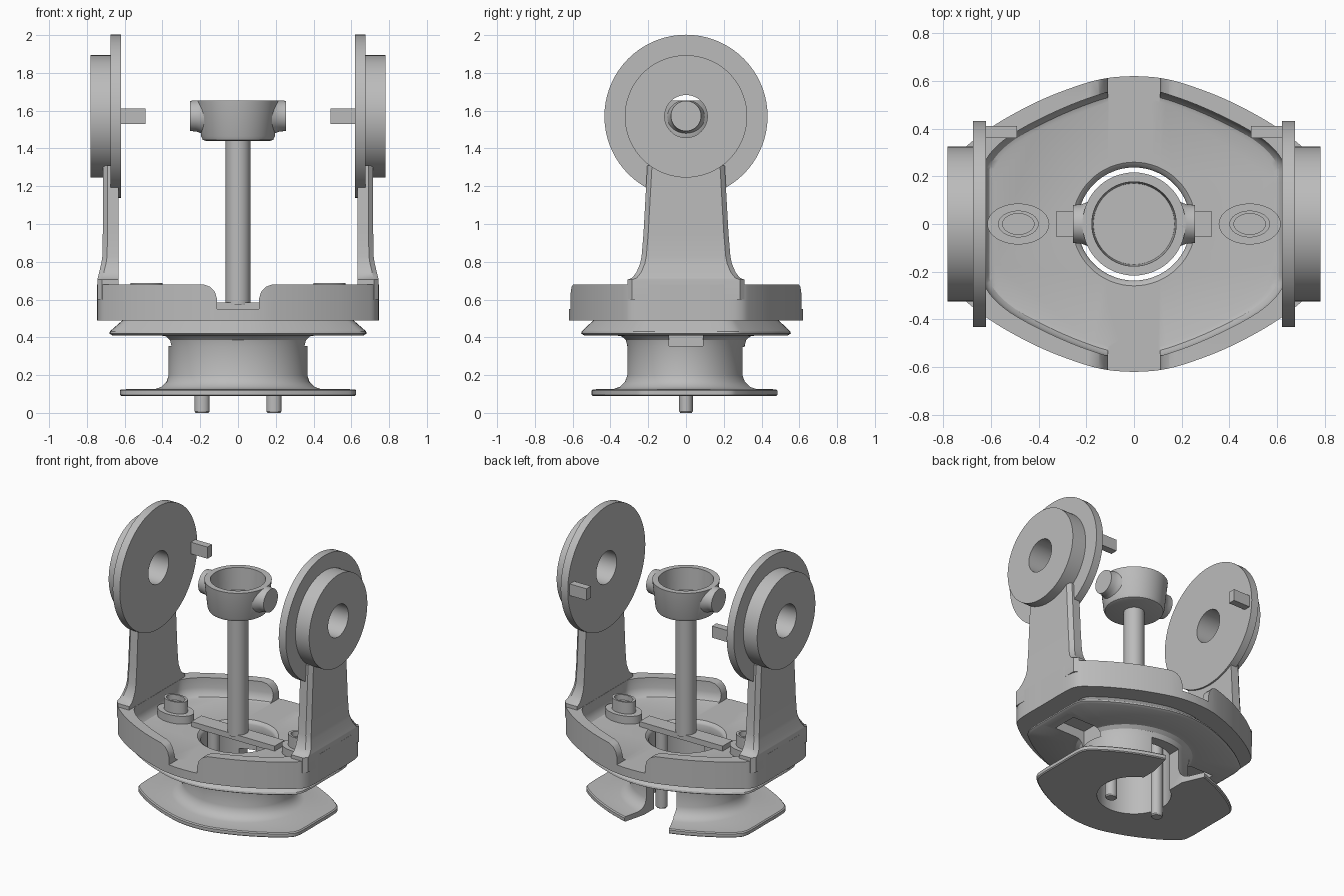
import bpy, bmesh, math
from mathutils import Vector, Matrix

if "Cube" in bpy.data.objects:
    bpy.data.objects.remove(bpy.data.objects["Cube"], do_unlink=True)

grey = bpy.data.materials.new("plain grey")
grey.use_nodes = True
COLOUR = (0.5, 0.5, 0.5, 1)
grey.diffuse_color = COLOUR
grey.node_tree.nodes["Principled BSDF"].inputs["Base Color"].default_value = COLOUR


def loft(name, rings):
    """Skin closed rings of equal point count into a capped solid."""
    bm = bmesh.new()
    loops = [[bm.verts.new(p) for p in ring] for ring in rings]
    n = len(loops[0])
    for a, b in zip(loops, loops[1:]):
        for i in range(n):
            j = (i + 1) % n
            bm.faces.new((a[i], a[j], b[j], b[i]))
    bm.faces.new(loops[0][::-1])
    bm.faces.new(loops[-1])
    bmesh.ops.recalc_face_normals(bm, faces=bm.faces)
    mesh = bpy.data.meshes.new(name)
    bm.to_mesh(mesh)
    bm.free()
    mesh.materials.append(grey)
    ob = bpy.data.objects.new(name, mesh)
    bpy.context.collection.objects.link(ob)
    return ob


def turned(name, profile, centre=(0, 0), squash=1, n=64):
    """Round part about a vertical axis from (radius, z) pairs."""
    return loft(name, [[(centre[0] + r * math.cos(2 * math.pi * i / n),
                         centre[1] + squash * r * math.sin(2 * math.pi * i / n), z)
                        for i in range(n)] for r, z in profile])


def across(name, profile, z0):
    """Round part about an axis along x from (radius, x) pairs."""
    n = 72
    return loft(name, [[(x, r * math.cos(2 * math.pi * i / n), z0 + r * math.sin(2 * math.pi * i / n))
                        for i in range(n)] for r, x in profile])


def box(name, x0, x1, y0, y1, z0, z1):
    return loft(name, [[(x0, y0, z), (x1, y0, z), (x1, y1, z), (x0, y1, z)] for z in (z0, z1)])


def combine(ob, others, op="DIFFERENCE"):
    for other in others:
        mod = ob.modifiers.new(op.lower(), "BOOLEAN")
        mod.operation, mod.solver, mod.object = op, "EXACT", other
        bpy.context.view_layer.objects.active = ob
        bpy.ops.object.modifier_apply(modifier=mod.name)
        bpy.data.objects.remove(other, do_unlink=True)


def mirror(ob, name):
    mesh = ob.data.copy()
    mesh.transform(Matrix.Scale(-1, 4, (1, 0, 0)))
    mesh.flip_normals()
    twin = bpy.data.objects.new(name, mesh)
    bpy.context.collection.objects.link(twin)
    return twin


def smooth_quarter(points, steps=5):
    """Smooth a quarter outline, then reflect it into a full closed outline."""
    pts = [Vector(p) for p in points]
    first = Vector((pts[0].x, -pts[1].y))
    last = Vector((-pts[-2].x, pts[-1].y))
    ext = [first] + pts + [last]
    q = []
    for k in range(1, len(ext) - 2):
        a, b, c, d = ext[k - 1:k + 3]
        for s in range(steps):
            t = s / steps
            q.append(0.5 * (2 * b + (c - a) * t + (2 * a - 5 * b + 4 * c - d) * t ** 2
                            + (3 * b - a - 3 * c + d) * t ** 3))
    q.append(pts[-1])
    left = [Vector((-p.x, p.y)) for p in reversed(q[:-1])]
    half = q + left
    return half + [Vector((p.x, -p.y)) for p in reversed(half[1:-1])]


HULL_X, HULL_Y = 0.745, 0.62
hull = smooth_quarter([(HULL_X, 0), (HULL_X, 0.2), (0.73, 0.29), (0.68, 0.345), (0.56, 0.43),
                       (0.39, 0.52), (0.22, 0.585), (0.11, 0.612), (0, HULL_Y)])
inner = smooth_quarter([(0.63, 0), (0.63, 0.18), (0.62, 0.27), (0.52, 0.37), (0.31, 0.48),
                        (0.11, 0.553), (0, 0.565)])


def hull_ring(rx, ry, z):
    return [(p.x * rx / HULL_X, p.y * ry / HULL_Y, z) for p in hull]


def oval_ring(rx, ry, z):
    angles = [math.atan2(p.y / HULL_Y, p.x / HULL_X) for p in hull]
    return [(rx * math.cos(a), ry * math.sin(a), z) for a in angles]


# Main tray: hollowed, with front and back openings and a central bore
tray = loft("tray", [hull_ring(HULL_X, HULL_Y, z) for z in (0.49, 0.68)])
cavity = loft("cavity", [[(p.x * s, p.y * s, z) for p in inner]
                         for s, z in ((0.93, 0.55), (0.96, 0.556), (0.985, 0.575), (1, 0.61), (1, 0.8))])
side = [(0.11, 0.55), (0.11, 0.6), (0.122, 0.64), (0.148, 0.668), (0.185, 0.681), (0.185, 0.8)]
gap = side + [(-x, z) for x, z in reversed(side)]
openings = loft("openings", [[(x, y, z) for x, z in gap] for y in (-0.8, 0.8)])
bore = turned("bore", [(0.237, 0.4), (0.237, 0.525), (0.243, 0.538), (0.262, 0.552), (0.262, 0.7)])
combine(tray, [cavity, openings, bore])

# Spool below the tray: foot flange, drum and tapered plate
spool = loft("spool", [
    hull_ring(0.618, 0.493, 0.09), hull_ring(0.625, 0.5, 0.096), hull_ring(0.625, 0.5, 0.118),
    hull_ring(0.618, 0.493, 0.125), oval_ring(0.44, 0.385, 0.126), oval_ring(0.405, 0.35, 0.138),
    oval_ring(0.378, 0.323, 0.165), oval_ring(0.367, 0.31, 0.2), oval_ring(0.367, 0.31, 0.35),
    oval_ring(0.375, 0.318, 0.385), oval_ring(0.395, 0.34, 0.405), oval_ring(0.42, 0.37, 0.41),
    hull_ring(0.665, 0.54, 0.411), hull_ring(0.68, 0.555, 0.42), hull_ring(0.677, 0.552, 0.432),
    hull_ring(0.605, 0.485, 0.495)])
spool_bore = turned("spool_bore", [(0.237, 0), (0.237, 0.6)])
slot_plan = [(-0.13, 0.1), (0.1, 0.1), (0.1, 0.32), (0.17, 0.6), (-0.25, 0.6), (-0.13, 0.32)]
slot = loft("slot", [[(x, y, z) for x, y in slot_plan] for z in (0.05, 0.35)])
pockets = [box("pocket", min(s * 0.34, s * 0.58), max(s * 0.34, s * 0.58), -0.09, 0.09, 0.355, 0.475)
           for s in (-1, 1)]
combine(spool, [spool_bore, slot] + pockets)

# Side arms with flared feet
arm_levels = [(0.31, 0.745, 0.6), (0.31, 0.745, 0.705), (0.285, 0.742, 0.715), (0.262, 0.735, 0.745),
              (0.243, 0.724, 0.79), (0.235, 0.718, 0.83), (0.225, 0.716, 0.95), (0.205, 0.715, 1.31)]
arm = loft("left_arm", [[(0.632, -w, z), (x - 0.025, -w, z), (x, -w + 0.025, z),
                         (x, w - 0.025, z), (x - 0.025, w, z), (0.632, w, z)] for w, x, z in arm_levels])
mirror(arm, "right_arm")

# Bearing discs with raised outer hubs and a through hole
HUB_Z = 1.57
disc = across("left_disc", [(0.432, 0.62), (0.432, 0.675), (0.324, 0.675), (0.324, 0.782)], HUB_Z)
combine(disc, [across("disc_hole", [(0.113, 0.5), (0.113, 0.9)], HUB_Z)])
mirror(disc, "right_disc")
stop = box("left_stop_peg", 0.49, 0.63, 0.36, 0.41, 1.53, 1.612)
mirror(stop, "right_stop_peg")

# Screw posts on the tray floor
post = turned("left_screw_post", [(0.13, 0.54), (0.13, 0.605), (0.085, 0.605), (0.085, 0.687),
                                  (0.066, 0.687), (0.066, 0.65)], (0.485, 0), 0.66, 40)
mirror(post, "right_screw_post")

# Cross bar, drive pins and central shaft
box("cross_bar", -0.325, 0.325, -0.055, 0.055, 0.545, 0.585)
pin = turned("left_pin", [(0.034, 0), (0.04, 0.008), (0.04, 0.56)], (0.19, 0), 0.9, 32)
mirror(pin, "right_pin")
turned("shaft", [(0.066, 0.57), (0.066, 1.46)])

# Cup on the shaft with a round boss on each side
cup = turned("cup", [(0.17, 1.44), (0.187, 1.446), (0.195, 1.465), (0.216, 1.655), (0.177, 1.655), (0.17, 1.5)])
for s in (-1, 1):
    boss = across("boss", [(0.1, s * 0.18), (0.09, s * 0.2), (0.082, s * 0.222), (0.08, s * 0.255)], 1.572)
    trim = box("trim", -0.3, 0.3, -0.3, 0.3, 1.655, 1.8)
    combine(boss, [trim])
    combine(cup, [boss], "UNION")

# Smooth shading with crisp edges
for ob in bpy.context.scene.objects:
    ob.select_set(ob.type == "MESH")
bpy.context.view_layer.objects.active = tray
bpy.ops.object.shade_smooth_by_angle(angle=math.radians(32))
